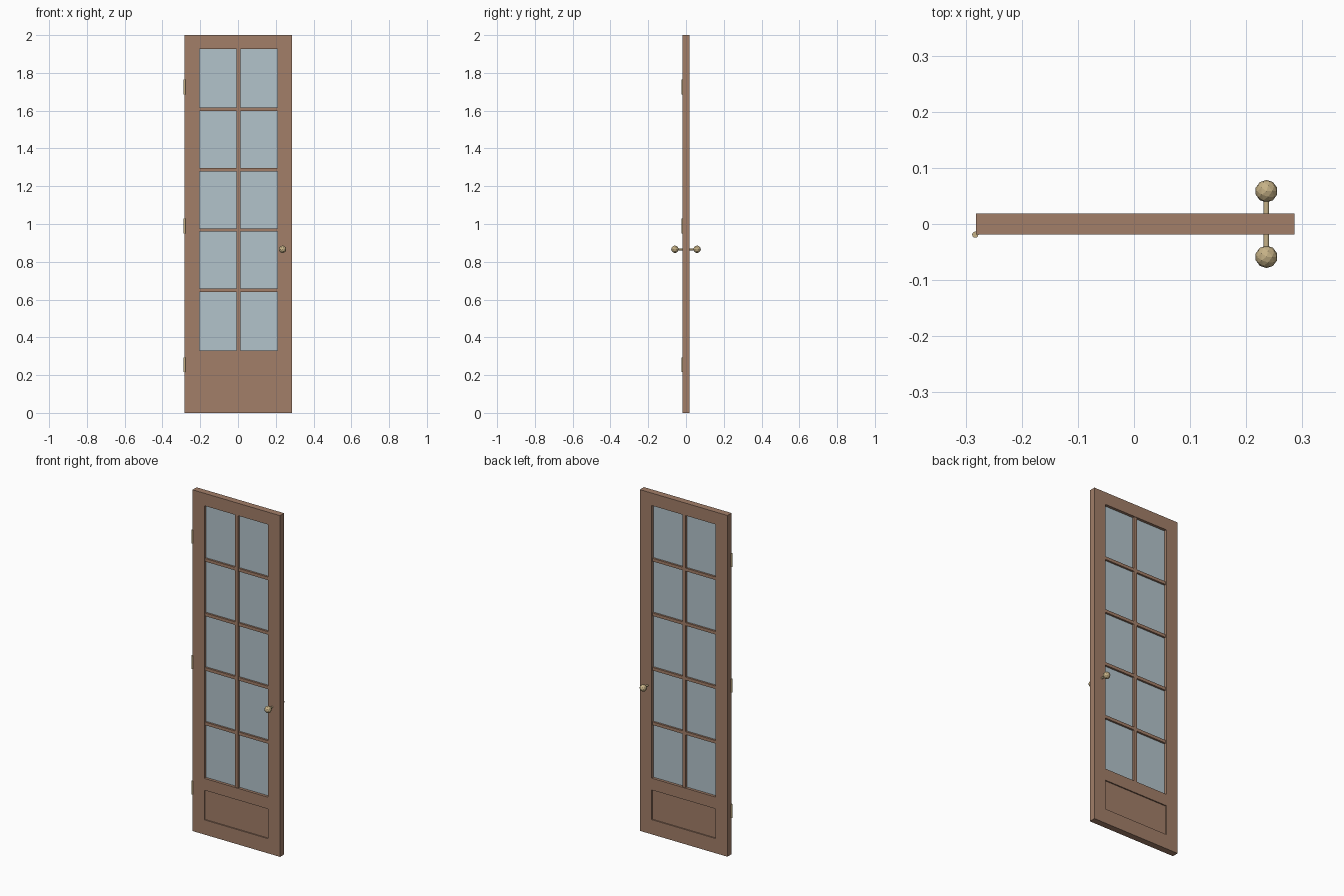
import bpy
import bmesh
from mathutils import Matrix, Vector

if "Cube" in bpy.data.objects:
    bpy.data.objects.remove(bpy.data.objects["Cube"])


def material(name, rgb):
    m = bpy.data.materials.new(name)
    m.use_nodes = True
    m.diffuse_color = (*rgb, 1)
    m.node_tree.nodes["Principled BSDF"].inputs["Base Color"].default_value = (*rgb, 1)
    return m


WOOD = material("brown wood", (0.36, 0.21, 0.14))
GLASS = material("pale blue glass", (0.45, 0.55, 0.60))
BRASS = material("brass", (0.56, 0.44, 0.24))


def finish(name, bm, mat):
    mesh = bpy.data.meshes.new(name)
    bm.to_mesh(mesh)
    bm.free()
    mesh.materials.append(mat)
    obj = bpy.data.objects.new(name, mesh)
    bpy.context.collection.objects.link(obj)
    return obj


def box(name, x, y, z, mat):
    """Box spanning the (low, high) pairs x, y and z."""
    bm = bmesh.new()
    size = Vector([b - a for a, b in (x, y, z)])
    mid = Vector([(a + b) / 2 for a, b in (x, y, z)])
    bmesh.ops.create_cube(bm, size=1, matrix=Matrix.Translation(mid) @ Matrix.Diagonal((*size, 1)))
    return finish(name, bm, mat)


def rod(name, centre, radius, length, sides, axis, mat):
    bm = bmesh.new()
    turn = Matrix.Rotation(1.5707963, 4, "X") if axis == "Y" else Matrix()
    bmesh.ops.create_cone(bm, cap_ends=True, segments=sides, radius1=radius, radius2=radius,
                          depth=length, matrix=Matrix.Translation(centre) @ turn)
    obj = finish(name, bm, mat)
    bpy.context.view_layer.objects.active = obj
    obj.select_set(True)
    bpy.ops.object.shade_smooth_by_angle(angle=0.8)
    obj.select_set(False)
    return obj


# Main dimensions
MID = 0.002
HALF_W, HALF_D = 0.284, 0.019
OPEN = (MID - 0.207, MID + 0.207)
GLASS_Z = (0.329, 1.927)
PANEL_Z = (0.086, 0.26)

# Door frame with the window and panel openings cut through
frame = box("door_frame", (MID - HALF_W, MID + HALF_W), (-HALF_D, HALF_D), (0, 2), WOOD)
for name, span in (("window_cutter", GLASS_Z), ("panel_cutter", PANEL_Z)):
    cutter = box(name, OPEN, (-0.1, 0.1), span, WOOD)
    cutter.hide_render = True
    cut = frame.modifiers.new(name, "BOOLEAN")
    cut.operation, cut.solver, cut.object = "DIFFERENCE", "EXACT", cutter
    bpy.context.view_layer.objects.active = frame
    bpy.ops.object.modifier_apply(modifier=name)
    bpy.data.objects.remove(cutter)

# Recessed bottom panel and glass sheet
box("bottom_panel", OPEN, (-0.012, 0.012), PANEL_Z, WOOD)
box("window_glass", OPEN, (-0.003, 0.003), GLASS_Z, GLASS)

# Glazing bars: one upright and four crossbars, making ten panes
box("upright_bar", (MID - 0.01, MID + 0.01), (-0.016, 0.016), GLASS_Z, WOOD)
rows = 5
pitch = (GLASS_Z[1] - GLASS_Z[0]) / rows
for i in range(1, rows):
    z = GLASS_Z[0] + i * pitch
    box(f"crossbar_{i}", OPEN, (-0.014, 0.014), (z - 0.009, z + 0.009), WOOD)

# Knobs on both faces, joined by a spindle
KNOB_X, KNOB_Z = 0.236, 0.866
rod("knob_spindle", (KNOB_X, 0, KNOB_Z), 0.005, 0.11, 12, "Y", BRASS)
for name, y in (("front_knob", -0.0585), ("back_knob", 0.0585)):
    bm = bmesh.new()
    bmesh.ops.create_icosphere(bm, subdivisions=2, radius=0.02,
                               matrix=Matrix.Translation((KNOB_X, y, KNOB_Z)))
    finish(name, bm, BRASS)

# Hinge barrels along the right edge
for name, z in (("lower_hinge", 0.255), ("middle_hinge", 0.99), ("upper_hinge", 1.725)):
    rod(name, (MID - HALF_W - 0.001, -0.019, z), 0.0055, 0.078, 12, "Z", BRASS)
